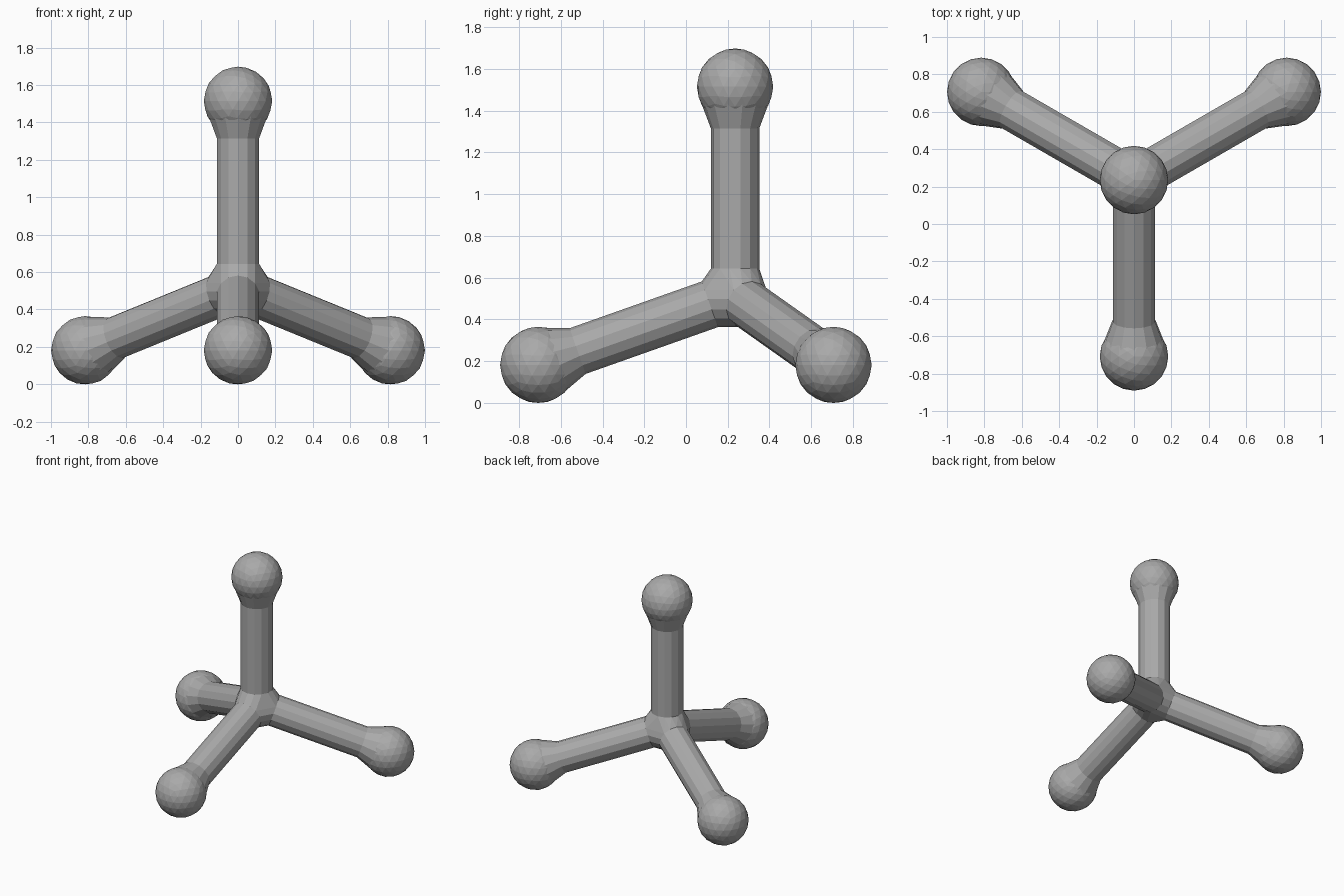
import bpy, bmesh, math
from mathutils import Vector, Matrix

cube = bpy.data.objects.get("Cube")
if cube:
    bpy.data.objects.remove(cube, do_unlink=True)

CENTRE = Vector((0, 0.235, 0.515))
ARM_R, BALL_R, REACH = 0.116, 0.183, 1.0
HUB = 0.128          # where the arms leave the hub
SIDES = 14

grey = bpy.data.materials.new("concrete_grey")
grey.use_nodes = True
colour = (0.4, 0.4, 0.4, 1)
grey.diffuse_color = colour
grey.node_tree.nodes["Principled BSDF"].inputs["Base Color"].default_value = colour


def finish(bm, name):
    bmesh.ops.recalc_face_normals(bm, faces=bm.faces)
    mesh = bpy.data.meshes.new(name)
    bm.to_mesh(mesh)
    bm.free()
    mesh.materials.append(grey)
    obj = bpy.data.objects.new(name, mesh)
    bpy.context.collection.objects.link(obj)
    return obj


def frame(direction):
    """Matrix whose z axis runs along the arm, starting at the hub centre."""
    return Matrix.Translation(CENTRE) @ direction.to_track_quat('Z', 'Y').to_matrix().to_4x4()


def ring(bm, matrix, distance, radius):
    return [bm.verts.new(matrix @ Vector((radius * math.cos(a), radius * math.sin(a), distance)))
            for a in (math.tau * (i + 0.5) / SIDES for i in range(SIDES))]


# Four arms spread evenly: one upright, three sloping down to the ground
drop = 1 / 3
flat = math.sqrt(1 - drop ** 2)
arms = {"top": Vector((0, 0, 1))}
for name, angle in (("front", -90), ("back_left", 30), ("back_right", 150)):
    a = math.radians(angle)
    arms[name] = Vector((flat * math.cos(a), flat * math.sin(a), -drop))

# Each arm is a straight shaft flaring into its ball
for name, direction in arms.items():
    m = frame(direction)
    bm = bmesh.new()
    rings = [ring(bm, m, d, r) for d, r in
             ((HUB, ARM_R), (0.8, ARM_R), (0.935, 0.167), (REACH, 0.167))]
    for low, high in zip(rings, rings[1:]):
        for i in range(SIDES):
            j = (i + 1) % SIDES
            bm.faces.new((low[i], low[j], high[j], high[i]))
    bm.faces.new(rings[0][::-1])
    bm.faces.new(rings[-1])
    finish(bm, name + "_arm")

    bm = bmesh.new()
    bmesh.ops.create_icosphere(bm, subdivisions=3, radius=BALL_R,
                               matrix=Matrix.Translation(CENTRE + direction * REACH))
    # The balls rest flat on the ground
    for v in bm.verts:
        v.co.z = max(v.co.z, 0)
    finish(bm, name + "_ball")

# Hub filling the corners between the arms
bm = bmesh.new()
for direction in arms.values():
    ring(bm, frame(direction), HUB, ARM_R)
hull = bmesh.ops.convex_hull(bm, input=bm.verts)
loose = [v for v in bm.verts if not v.link_faces]
bmesh.ops.delete(bm, geom=loose, context='VERTS')
finish(bm, "hub")
